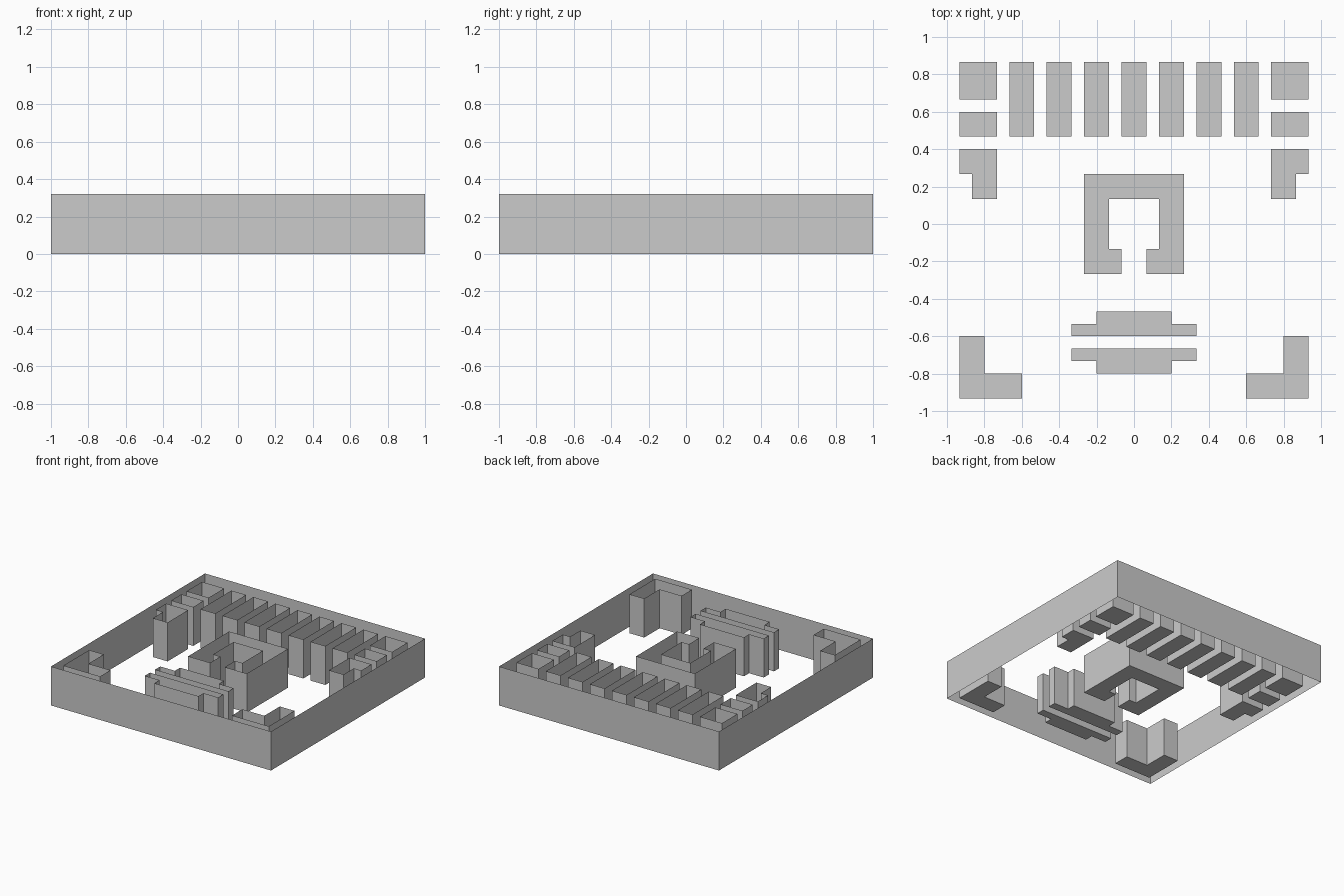
import bpy, bmesh

if "Cube" in bpy.data.objects:
    bpy.data.objects.remove(bpy.data.objects["Cube"])

U = 1 / 15      # layout grid unit
H = 0.32        # wall height


def walls(name, pts, floor=True):
    """Thin open-topped shell raised from an outline given in grid units."""
    area = sum(a[0] * b[1] - b[0] * a[1] for a, b in zip(pts, pts[1:] + pts[:1]))
    if area < 0:
        pts = pts[::-1]
    bm = bmesh.new()
    low = [bm.verts.new((x * U, y * U, 0)) for x, y in pts]
    top = [bm.verts.new((x * U, y * U, H)) for x, y in pts]
    n = len(pts)
    for i in range(n):
        j = (i + 1) % n
        bm.faces.new((low[i], low[j], top[j], top[i]))
    if floor:
        bm.faces.new(low[::-1])
    mesh = bpy.data.meshes.new(name)
    bm.to_mesh(mesh)
    bm.free()
    ob = bpy.data.objects.new(name, mesh)
    bpy.context.collection.objects.link(ob)
    return ob


def rect(x0, x1, y0, y1):
    return [(x0, y0), (x1, y0), (x1, y1), (x0, y1)]


def mirrored(half):
    """Complete a right-hand half outline across x = 0."""
    return half + [(-x, y) for x, y in reversed(half)]


# Outer boundary wall, open above and below
walls("outer_wall", rect(-15, 15, -15, 15), floor=False)

# Row of long blocks along the back
for i in range(7):
    x = -10 + 3 * i
    walls(f"back_block_{i + 1}", rect(x, x + 2, 7, 13))

# Blocks repeated on the left and right sides
side_parts = {
    "back_corner_block": rect(11, 14, 10, 13),
    "side_block": rect(11, 14, 7, 9),
    "notched_block": [(14, 6), (11, 6), (11, 2), (13, 2), (13, 4), (14, 4)],
    "front_corner_block": [(14, -9), (12, -9), (12, -12), (9, -12), (9, -14), (14, -14)],
}
for name, pts in side_parts.items():
    for side, s in (("right", 1), ("left", -1)):
        walls(f"{side}_{name}", [(x * s, y) for x, y in pts])

# Central enclosure with a gap at the front
walls("central_enclosure", mirrored([(2, 2), (2, -2), (1, -2), (1, -4), (4, -4), (4, 4)][::-1]))

# Facing pair of stepped barriers
walls("rear_stepped_barrier", mirrored([(3, -7), (3, -8), (5, -8), (5, -9)]))
walls("front_stepped_barrier", mirrored([(5, -10), (5, -11), (3, -11), (3, -12)]))
